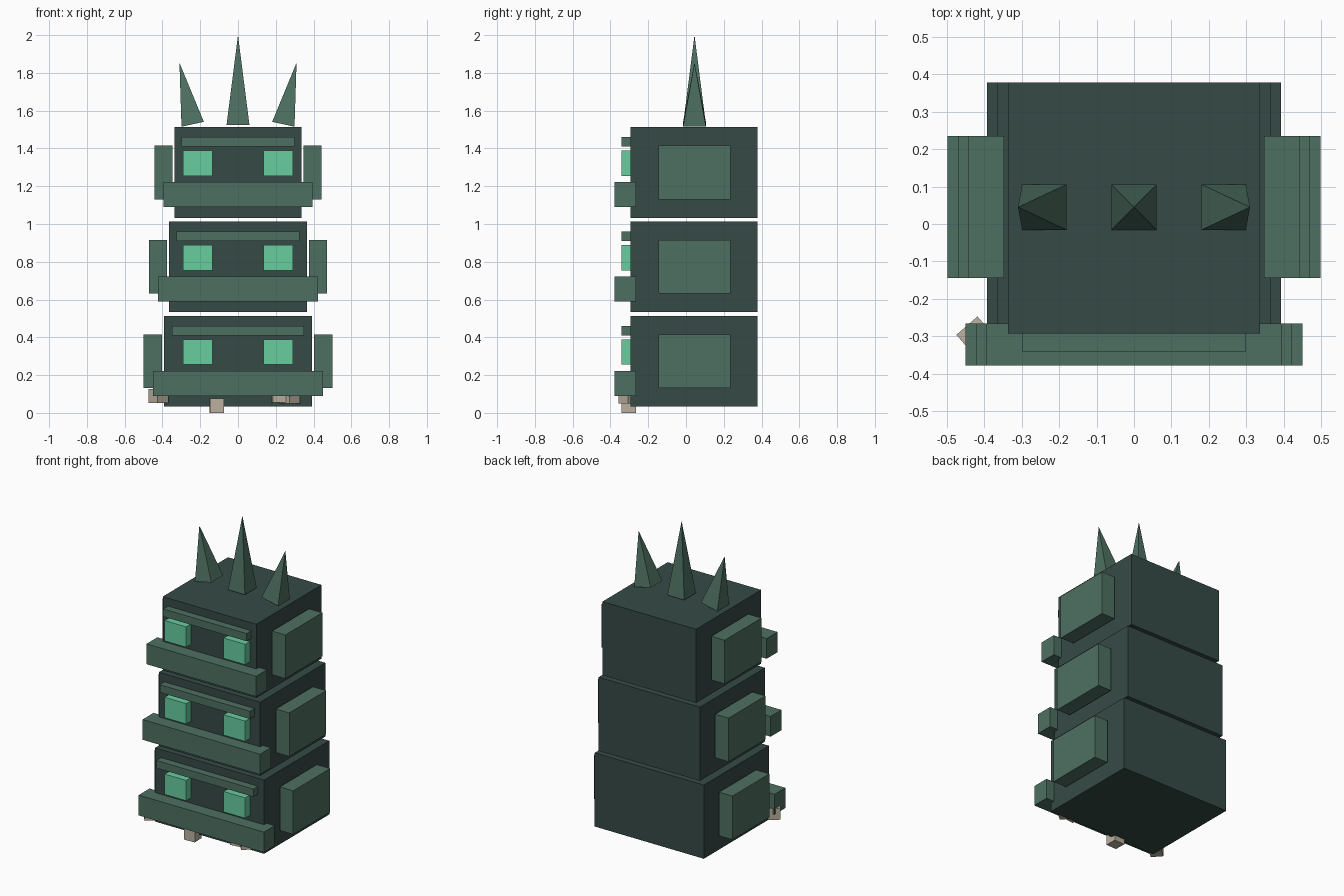
import bpy
from math import atan2, hypot, radians, sqrt
from mathutils import Vector

cube = bpy.data.objects.get("Cube")
if cube:
    bpy.data.objects.remove(cube, do_unlink=True)


def material(name, rgb):
    mat = bpy.data.materials.new(name)
    mat.use_nodes = True
    mat.diffuse_color = (*rgb, 1)
    mat.node_tree.nodes["Principled BSDF"].inputs["Base Color"].default_value = (*rgb, 1)
    return mat


DARK = material("dark_green", (0.037, 0.069, 0.061))
MID = material("moss_green", (0.076, 0.162, 0.122))
GLOW = material("bright_green", (0.138, 0.61, 0.352))
STONE = material("pale_stone", (0.50, 0.44, 0.35))


def finish(name, mat):
    obj = bpy.context.object
    obj.name = name
    obj.data.materials.append(mat)
    bpy.ops.object.transform_apply(location=False, rotation=True, scale=True)
    return obj


def box(name, mat, x, y, z, turn=0):
    """Box filling the (min, max) ranges, turned about its vertical axis."""
    ranges = (x, y, z)
    bpy.ops.mesh.primitive_cube_add(
        size=1, location=[(a + b) / 2 for a, b in ranges],
        rotation=(0, 0, radians(turn)))
    bpy.context.object.scale = [b - a for a, b in ranges]
    return finish(name, mat)


def spike(name, base, tip):
    """Four-sided spike leaning from its base centre to its tip."""
    base, tip = Vector(base), Vector(tip)
    axis = tip - base
    bpy.ops.mesh.primitive_cone_add(vertices=4, radius1=0.0605 * sqrt(2),
                                    depth=axis.length, location=(0, 0, 0),
                                    rotation=(0, 0, radians(45)))
    obj = finish(name, MID)
    obj.location = (base + tip) / 2
    obj.rotation_euler = (0, atan2(axis.x, axis.z), 0)


# Three stacked heads, each narrower than the one below
for i, level in enumerate(("lower", "middle", "upper")):
    z = 0.5 * i
    half = 0.393 - 0.028 * i
    box(f"{level}_head", DARK, (-half, half), (-0.293, 0.378), (z + 0.033, z + 0.513))
    mouth = half + 0.058
    box(f"{level}_mouth", MID, (-mouth, mouth), (-0.378, -0.266), (z + 0.09, z + 0.222))
    brow = 0.35 - 0.025 * i
    box(f"{level}_brow", MID, (-brow, brow), (-0.341, -0.28), (z + 0.411, z + 0.461))
    for side, s in (("left", 1), ("right", -1)):
        box(f"{level}_{side}_eye", GLOW, sorted((s * 0.135, s * 0.29)),
            (-0.341, -0.28), (z + 0.255, z + 0.388))
        box(f"{level}_{side}_ear", MID, sorted((s * (half + 0.01), s * (half + 0.106))),
            (-0.145, 0.235), (z + 0.131, z + 0.415))

# Crown of spikes
spike("middle_spike", (0, 0.045, 1.525), (0, 0.045, 2.0))
for side, s in (("left", 1), ("right", -1)):
    spike(f"{side}_spike", (s * 0.24, 0.045, 1.528), (s * 0.31, 0.045, 1.854))

# Small loose stones at the foot: centre x, centre y, bottom, turn
stones = [(-0.422, -0.3, 0.052, 41), (-0.112, -0.304, 0.0, 2),
          (0.216, -0.302, 0.055, 8), (0.276, -0.304, 0.05, 42)]
for n, (x, y, z, turn) in enumerate(stones, 1):
    r = 0.0375
    box(f"stone_{n}", STONE, (x - r, x + r), (y - r, y + r), (z, z + 2 * r), turn)
